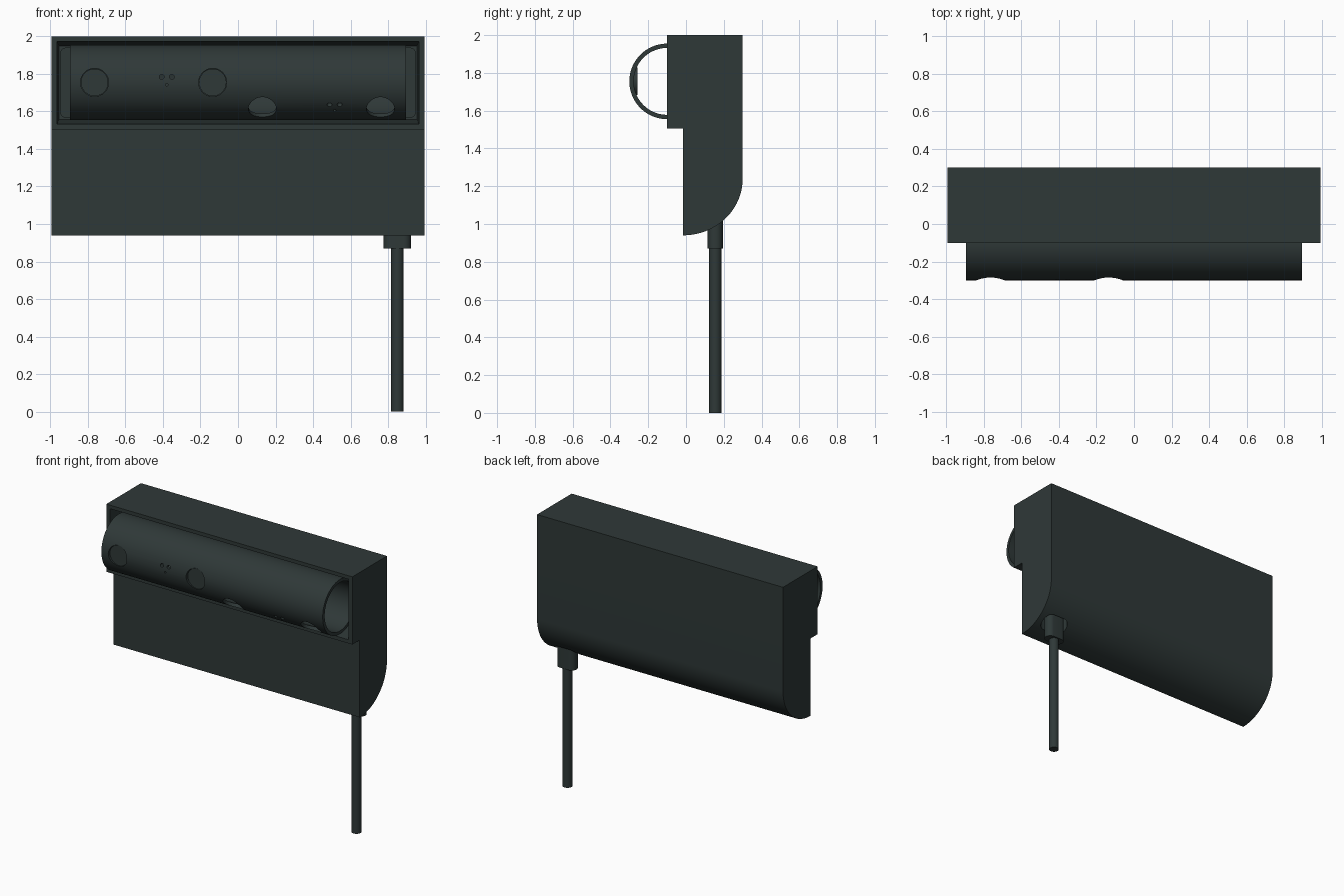
import bpy, bmesh, math
from mathutils import Matrix, Vector

cube = bpy.data.objects.get("Cube")
if cube:
    bpy.data.objects.remove(cube, do_unlink=True)

charcoal = bpy.data.materials.new("charcoal")
charcoal.use_nodes = True
colour = (0.028, 0.040, 0.039, 1)
charcoal.diffuse_color = colour
charcoal.node_tree.nodes["Principled BSDF"].inputs["Base Color"].default_value = colour

TUBE = Vector((0, -0.1, 1.755))


def loft(name, rings, closed=False):
    """Skin a row of equal rings; cap the ends unless the row closes on itself."""
    bm = bmesh.new()
    rows = [[bm.verts.new(p) for p in ring] for ring in rings]
    n = len(rows[0])
    pairs = list(zip(rows, rows[1:]))
    if closed:
        pairs.append((rows[-1], rows[0]))
    else:
        bm.faces.new(rows[0])
        bm.faces.new(rows[-1])
    for a, b in pairs:
        for i in range(n):
            j = (i + 1) % n
            bm.faces.new((a[i], a[j], b[j], b[i]))
    bmesh.ops.recalc_face_normals(bm, faces=bm.faces)
    mesh = bpy.data.meshes.new(name)
    bm.to_mesh(mesh)
    bm.free()
    mesh.materials.append(charcoal)
    obj = bpy.data.objects.new(name, mesh)
    bpy.context.collection.objects.link(obj)
    return obj


def activate(obj):
    bpy.ops.object.select_all(action='DESELECT')
    obj.select_set(True)
    bpy.context.view_layer.objects.active = obj


def cut(target, cutter):
    mod = target.modifiers.new("cut", 'BOOLEAN')
    mod.operation, mod.solver, mod.object = 'DIFFERENCE', 'EXACT', cutter
    activate(target)
    bpy.ops.object.modifier_apply(modifier=mod.name)
    bpy.data.objects.remove(cutter, do_unlink=True)


def smooth(obj):
    activate(obj)
    bpy.ops.object.shade_smooth_by_angle(angle=math.radians(30))


def circle(r, n):
    return [(r * math.cos(math.tau * i / n), r * math.sin(math.tau * i / n)) for i in range(n)]


def rounded(w, h, r, n=8):
    """Rectangle outline of half sizes w and h with rounded corners."""
    pts = []
    for k, (sx, sy) in enumerate([(1, 1), (-1, 1), (-1, -1), (1, -1)]):
        for i in range(n + 1):
            a = math.pi / 2 * (k + i / n)
            pts.append((sx * (w - r) + r * math.cos(a), sy * (h - r) + r * math.sin(a)))
    return pts


def upright(name, outline, x, y, z0, z1):
    return loft(name, [[(x + u, y + v, z) for u, v in outline] for z in (z0, z1)])


def radial(name, x, v, r, w0, w1, tilt, n=32):
    """Round plug pointing out of the tube, tilted down around its axis."""
    turn = Matrix.Rotation(tilt, 3, 'X')
    return loft(name, [[TUBE + turn @ Vector((x + a, -w, v + b)) for a, b in circle(r, n)]
                       for w in (w0, w1)])


# Housing: stepped front, rounded lower back
profile = [(-0.015, 1.505), (-0.1, 1.505), (-0.1, 2), (0.3, 2)]
for i in range(25):
    a = math.pi / 2 * i / 24
    profile.append((-0.015 + 0.315 * math.cos(a), 1.24 - 0.3 * math.sin(a)))
housing = loft("housing", [[(x, y, z) for y, z in profile] for x in (-0.995, 0.995)])

# Tapered recess in the front
opening = [(0.965, 1.975, -0.11), (0.955, 1.948, 0.13)]
rings = []
for x, top, y in opening:
    low = 2 * 1.753 - top
    rings.append([(-x, y, low), (x, y, low), (x, y, top), (-x, y, top)])
cut(housing, loft("recess_cutter", rings))

# Pocket under the housing for the cable collar
cut(housing, upright("pocket_cutter", rounded(0.1, 0.055, 0.05), 0.85, 0.155, 0.8, 1.1))
smooth(housing)

# Rounded panel at the back of the recess
panel = loft("recess_panel", [[(u, y, 1.753 + v) for u, v in rounded(0.95, 0.188, 0.035)]
                              for y in (0.115, 0.135)])

# Hollow tube, open at both ends
tube = loft("tube", [[TUBE + Vector((x, a, b)) for a, b in circle(r, 96)]
                     for x, r in [(-0.895, 0.2), (0.895, 0.2), (0.895, 0.177), (-0.895, 0.177)]],
            closed=True)

# Two matching sets of holes, the second turned downwards
for start, tilt in [(-0.765, 0), (0.13, math.radians(45))]:
    for dx, v, r in [(0, 0, 0.075), (0.63, 0, 0.075), (0.358, 0.03, 0.013),
                     (0.412, 0.03, 0.013), (0.385, -0.013, 0.007)]:
        cut(tube, radial("hole_cutter", start + dx, v, r, 0.1, 0.25, tilt))
smooth(tube)

# Flat discs filling the front pair of holes
for name, x in [("right_disc", -0.765), ("left_disc", -0.135)]:
    smooth(radial(name, x, 0, 0.073, 0.157, 0.183, 0))

# Cable and its collar
smooth(upright("cable_collar", rounded(0.073, 0.04, 0.038), 0.85, 0.155, 0.87, 1.11))
smooth(upright("cable", circle(0.033, 32), 0.85, 0.155, 0, 0.9))
